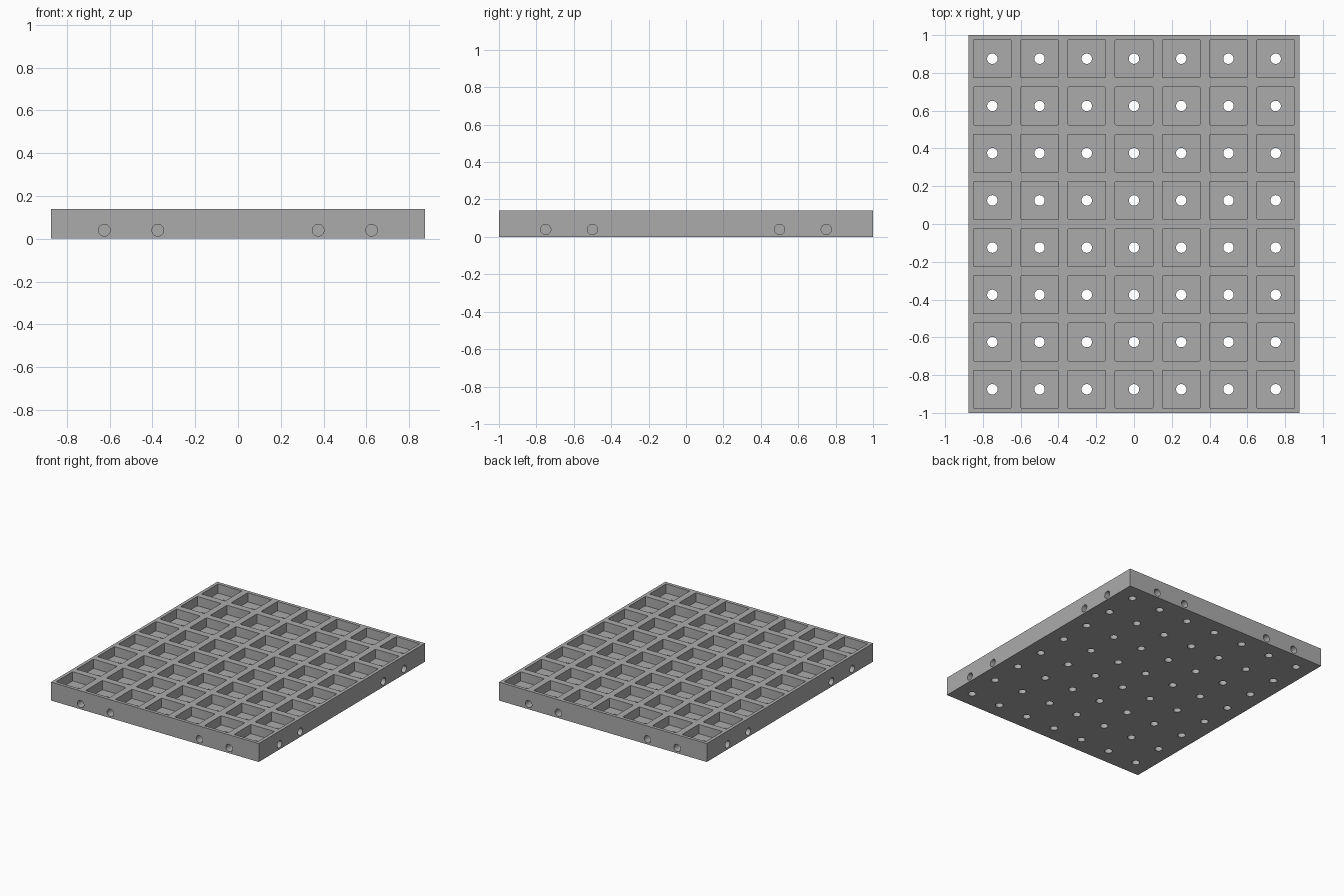
import bpy, bmesh
from mathutils import Matrix, Vector

cube = bpy.data.objects.get("Cube")
if cube:
    bpy.data.objects.remove(cube, do_unlink=True)

WIDTH, LENGTH, HEIGHT = 1.75, 2.0, 0.14
PITCH, COLUMNS, ROWS = 0.25, 7, 8
POCKET, FLOOR = 0.2, 0.07
HOLE_R, SIDE_Z, SIDE_DEPTH = 0.0275, 0.04, 0.1

grey = bpy.data.materials.new("mid grey")
grey.use_nodes = True
colour = (0.41, 0.41, 0.41, 1)
grey.diffuse_color = colour
grey.node_tree.nodes["Principled BSDF"].inputs["Base Color"].default_value = colour


def add_box(bm, centre, size):
    matrix = Matrix.Translation(centre) @ Matrix.Diagonal((*size, 1))
    return bmesh.ops.create_cube(bm, size=1, matrix=matrix)["verts"]


def add_rod(bm, centre, axis, depth):
    turn = Vector((0, 0, 1)).rotation_difference(Vector(axis)).to_matrix().to_4x4()
    bmesh.ops.create_cone(bm, cap_ends=True, segments=32, radius1=HOLE_R,
                          radius2=HOLE_R, depth=depth,
                          matrix=Matrix.Translation(centre) @ turn)


def make_object(name, bm):
    mesh = bpy.data.meshes.new(name)
    bm.to_mesh(mesh)
    bm.free()
    obj = bpy.data.objects.new(name, mesh)
    mesh.materials.append(grey)
    bpy.context.collection.objects.link(obj)
    return obj


# Solid slab
bm = bmesh.new()
add_box(bm, (0, 0, HEIGHT / 2), (WIDTH, LENGTH, HEIGHT))
plate = make_object("grid_plate", bm)

# Square pockets with slightly eased corners, and a drilled hole in each
pockets, drills, sides = bmesh.new(), bmesh.new(), bmesh.new()
for i in range(COLUMNS):
    for j in range(ROWS):
        x = (i - (COLUMNS - 1) / 2) * PITCH
        y = (j - (ROWS - 1) / 2) * PITCH
        add_box(pockets, (x, y, FLOOR + 0.1), (POCKET, POCKET, 0.2))
        add_rod(drills, (x, y, FLOOR / 2), (0, 0, 1), 0.12)
uprights = [e for e in pockets.edges
            if abs(e.verts[0].co.z - e.verts[1].co.z) > 0.1]
bmesh.ops.bevel(pockets, geom=uprights, offset=0.005, segments=2,
                profile=0.5, affect='EDGES')

# Blind dowel holes around the rim
for s in (-1, 1):
    for t in (-1, 1):
        for x in (0.375, 0.625):
            add_rod(sides, (s * x, t * LENGTH / 2, SIDE_Z), (0, 1, 0), 2 * SIDE_DEPTH)
        for y in (0.5, 0.75):
            add_rod(sides, (t * WIDTH / 2, s * y, SIDE_Z), (1, 0, 0), 2 * SIDE_DEPTH)

# Cut everything out of the slab
cutters = [make_object("pocket_cutter", pockets), make_object("drill_cutter", drills),
           make_object("dowel_cutter", sides)]
for cutter in cutters:
    cutter.hide_render = True
    mod = plate.modifiers.new(cutter.name, 'BOOLEAN')
    mod.operation, mod.solver, mod.object = 'DIFFERENCE', 'EXACT', cutter
graph = bpy.context.evaluated_depsgraph_get()
result = bpy.data.meshes.new_from_object(plate.evaluated_get(graph))
plate.modifiers.clear()
plate.data = result
result.name = "grid_plate"
for cutter in cutters:
    bpy.data.objects.remove(cutter, do_unlink=True)
result.materials.clear()
result.materials.append(grey)
for face in result.polygons:
    face.material_index = 0

bpy.ops.object.select_all(action='DESELECT')
plate.select_set(True)
bpy.context.view_layer.objects.active = plate
bpy.ops.object.shade_smooth_by_angle()
